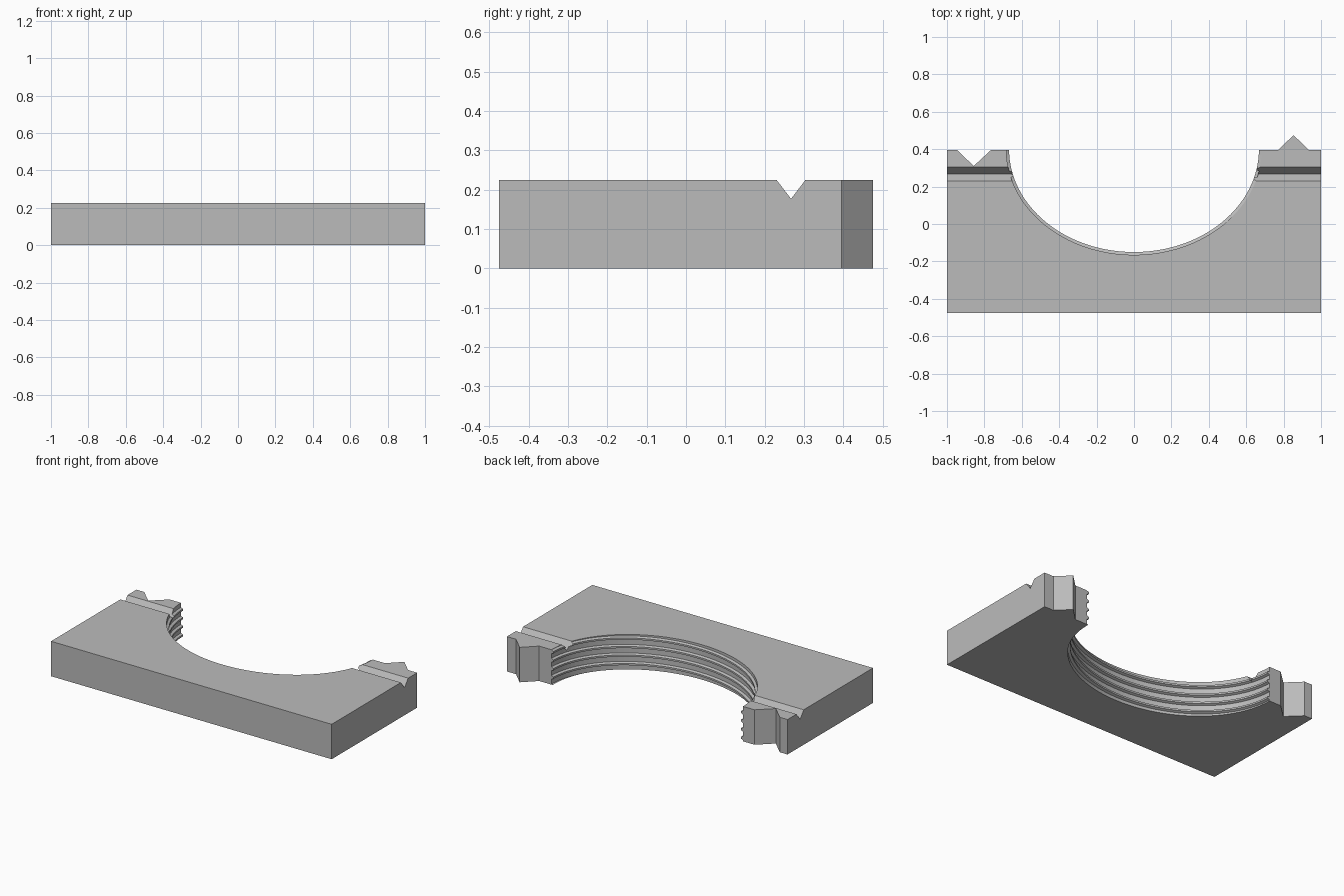
import bpy, bmesh
from math import pi, cos, sin, floor

cube = bpy.data.objects.get("Cube")
if cube:
    bpy.data.objects.remove(cube, do_unlink=True)

H = 0.225            # block height
FRONT, BACK = -0.475, 0.395
PITCH, DEPTH = 0.055, 0.015
RIDGE = [(0, 0), (0.2, 0), (0.32, 1), (0.88, 1), (1, 0)]   # thread profile over one pitch

grey = bpy.data.materials.new("light grey")
grey.use_nodes = True
grey.diffuse_color = (0.5, 0.5, 0.5, 1)
grey.node_tree.nodes["Principled BSDF"].inputs["Base Color"].default_value = (0.5, 0.5, 0.5, 1)


def make_object(name, bm):
    bmesh.ops.recalc_face_normals(bm, faces=bm.faces[:])
    mesh = bpy.data.meshes.new(name)
    bm.to_mesh(mesh)
    bm.free()
    mesh.materials.append(grey)
    obj = bpy.data.objects.new(name, mesh)
    bpy.context.collection.objects.link(obj)
    return obj


def prism(name, points, push):
    """Extrude a closed 3D outline along a vector."""
    bm = bmesh.new()
    face = bm.faces.new([bm.verts.new(p) for p in points])
    extruded = bmesh.ops.extrude_face_region(bm, geom=[face])["geom"]
    bmesh.ops.translate(bm, vec=push, verts=[v for v in extruded if isinstance(v, bmesh.types.BMVert)])
    return make_object(name, bm)


def groove_depth(phase):
    t = phase - floor(phase)
    for (a, da), (b, db) in zip(RIDGE, RIDGE[1:]):
        if t <= b:
            return DEPTH * (da + (db - da) * (t - a) / (b - a))
    return 0


def thread_cutter(columns=128):
    """Oval bore with a helical ridge; the turns join up at the seam behind the block."""
    bm = bmesh.new()
    low, high = -0.02, H + 0.02
    levels = [k + f for k in range(-3, 8) for f, _ in RIDGE[:-1]]
    grid = []
    for c in range(columns + 1):
        turn = c / columns
        angle = pi / 2 + 2 * pi * turn
        column = []
        for level in levels:
            z = min(max(PITCH * (level + turn), low), high)
            d = groove_depth(z / PITCH - turn + 1e-9)
            column.append(bm.verts.new(((0.668 + d) * cos(angle), 0.4 + (0.55 + d) * sin(angle), z)))
        grid.append(column)
    for left, right in zip(grid, grid[1:]):
        for i in range(len(levels) - 1):
            bm.faces.new((left[i], right[i], right[i + 1], left[i + 1]))
    bmesh.ops.remove_doubles(bm, verts=bm.verts[:], dist=0.00005)
    bmesh.ops.dissolve_degenerate(bm, edges=bm.edges[:], dist=0.00005)
    bmesh.ops.holes_fill(bm, edges=[e for e in bm.edges if e.is_boundary], sides=0)
    bmesh.ops.triangulate(bm, faces=bm.faces[:])
    return make_object("thread_cutter", bm)


# Block with a locating notch on one back post and a matching tab on the other
outline = [(-1, FRONT), (1, FRONT), (1, BACK), (0.935, BACK), (0.853, 0.475), (0.77, BACK),
           (-0.765, BACK), (-0.857, 0.31), (-0.945, BACK), (-1, BACK)]
block = prism("clamp_block", [(x, y, 0) for x, y in outline], (0, 0, H))

# Cutters: V groove across the top, threaded half bore
v_groove = prism("v_groove_cutter",
                 [(-1.1, 0.2265, H + 0.005), (-1.1, 0.267, 0.177), (-1.1, 0.3075, H + 0.005)], (2.2, 0, 0))
for cutter in (v_groove, thread_cutter()):
    cutter.hide_render = True
    cutter.hide_set(True)
    mod = block.modifiers.new(cutter.name, 'BOOLEAN')
    mod.operation = 'DIFFERENCE'
    mod.solver = 'EXACT'
    mod.object = cutter

# Bake the cuts and drop the cutters
bpy.context.view_layer.update()
result = bpy.data.meshes.new_from_object(block.evaluated_get(bpy.context.evaluated_depsgraph_get()))
cutters = [m.object for m in block.modifiers]
block.modifiers.clear()
block.data = result
for cutter in cutters:
    bpy.data.objects.remove(cutter, do_unlink=True)
